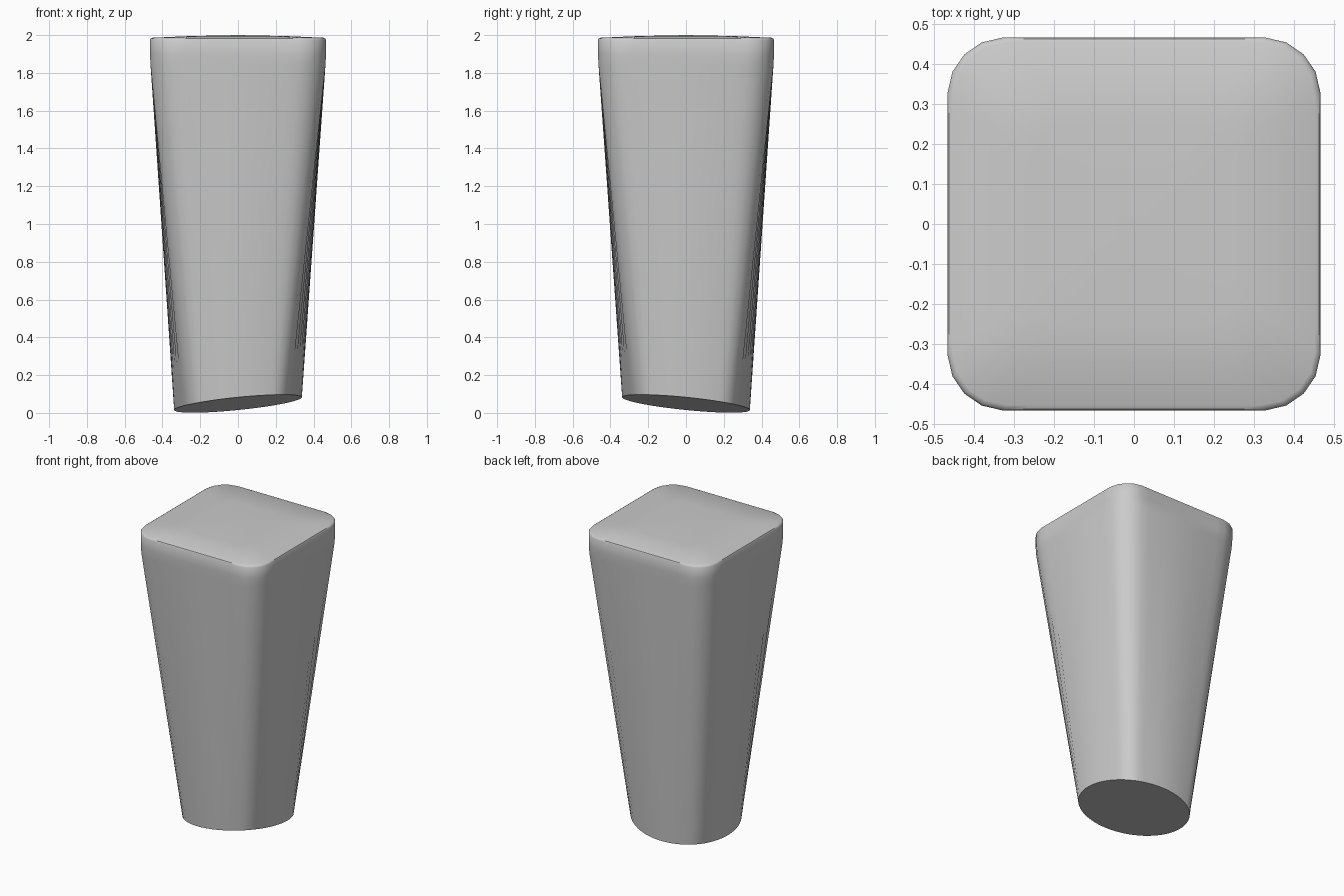
import bpy, bmesh
from math import sin, cos, pi, sqrt, radians

if "Cube" in bpy.data.objects:
    bpy.data.objects.remove(bpy.data.objects["Cube"])

N = 72
CORNER = 0.145


def square_radius(a, h, r):
    """Polar radius of a rounded square with half-width h and corner radius r."""
    big, small = sorted((abs(cos(a)), abs(sin(a))), reverse=True)
    c = h - r
    if small / big <= c / h:
        return h / big
    p = c * (big + small)
    return p + sqrt(max(p * p - 2 * c * c + r * r, 0))


bm = bmesh.new()
angles = [2 * pi * i / N for i in range(N)]


def ring(radius, height):
    pts = [(radius(a) * cos(a), radius(a) * sin(a)) for a in angles]
    return [bm.verts.new((x, y, height(x, y))) for x, y in pts]


def square_ring(h, r, z):
    return ring(lambda a: square_radius(a, h, r), lambda x, y: z)


# Round slanted foot, lofted to a rounded-square head
rings = [ring(lambda a: 0.338, lambda x, y: 0.049 + 0.1 * x - 0.1 * y)]
# Upright band, eased rim and slightly domed top
for h, r, z in [(0.463, CORNER, 1.84), (0.466, CORNER, 1.90),
                (0.466, CORNER, 1.973), (0.462, CORNER, 1.981),
                (0.452, 0.135, 1.986), (0.25, 0.09, 1.995)]:
    rings.append(square_ring(h, r, z))

for low, high in zip(rings, rings[1:]):
    for i in range(N):
        j = (i + 1) % N
        bm.faces.new((low[i], low[j], high[j], high[i]))

bm.faces.new(rings[0][::-1])
tip = bm.verts.new((0, 0, 2))
for i in range(N):
    bm.faces.new((rings[-1][i], rings[-1][(i + 1) % N], tip))

mesh = bpy.data.meshes.new("tapered_leg")
bm.to_mesh(mesh)
bm.free()
leg = bpy.data.objects.new("tapered_leg", mesh)
bpy.context.collection.objects.link(leg)
bpy.context.view_layer.objects.active = leg
leg.select_set(True)
bpy.ops.object.shade_smooth_by_angle(angle=radians(35))
